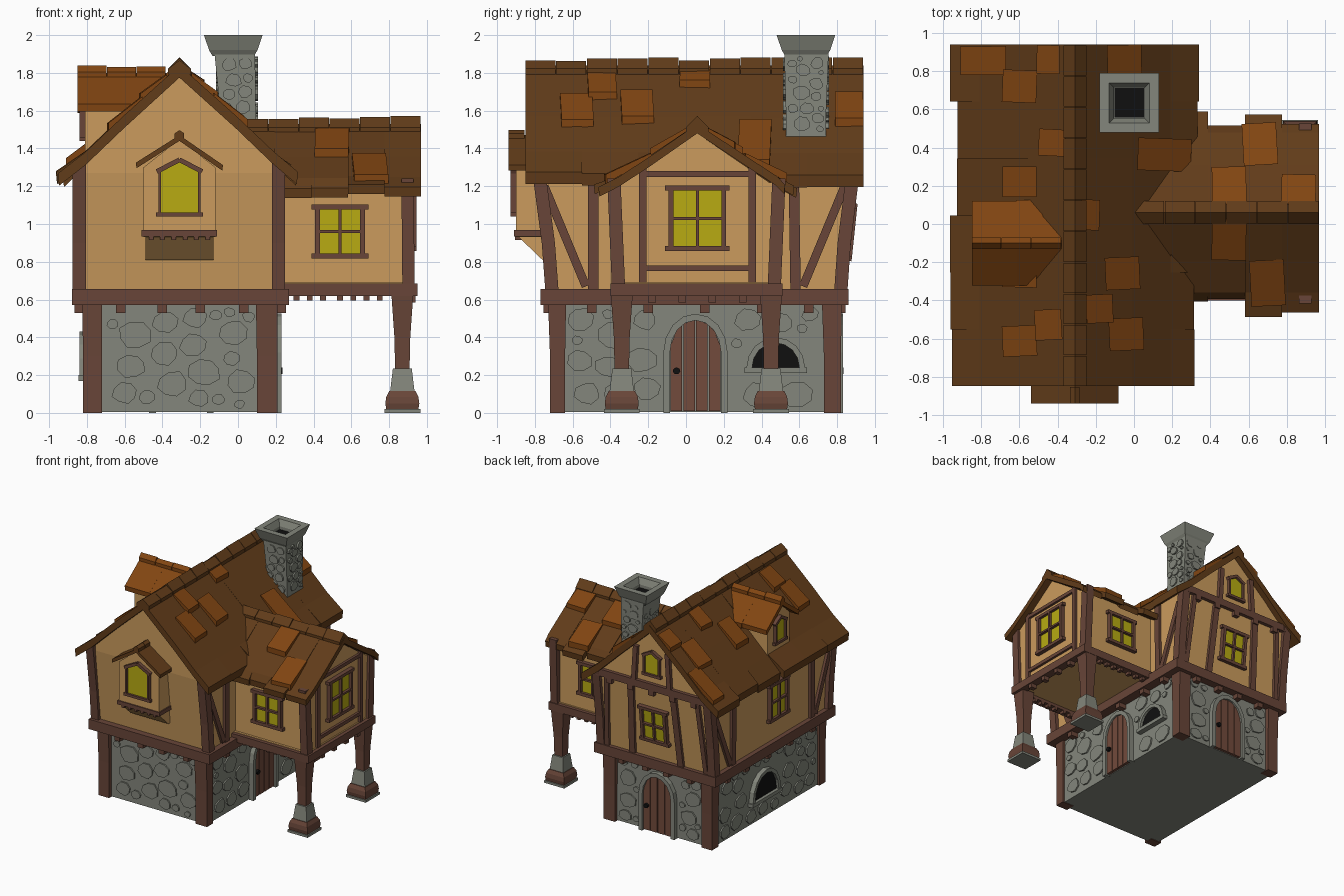
import bpy, bmesh, math, random
from mathutils import Matrix, Vector

if "Cube" in bpy.data.objects:
    bpy.data.objects.remove(bpy.data.objects["Cube"])
random.seed(4)
I = Matrix()

def material(name, r, g, b):
    m = bpy.data.materials.new(name)
    m.diffuse_color = (r, g, b, 1)
    m.use_nodes = True
    m.node_tree.nodes["Principled BSDF"].inputs["Base Color"].default_value = m.diffuse_color
    return m

STONE = material("stone", .23, .24, .20)
WOOD = material("timber", .14, .06, .04)
DOOR = material("door_wood", .17, .07, .045)
PLASTER = material("plaster", .60, .33, .11)
ROOF = material("roof", .12, .045, .010)
TILE = material("tile", .22, .06, .006)
GLASS = material("glass", .48, .41, .006)
DARK = material("dark", .005, .005, .005)

def finish(name, bm, mat):
    bmesh.ops.recalc_face_normals(bm, faces=bm.faces)
    me = bpy.data.meshes.new(name)
    bm.to_mesh(me)
    bm.free()
    me.materials.append(mat)
    ob = bpy.data.objects.new(name, me)
    bpy.context.collection.objects.link(ob)

def add_prism(bm, pts, y0, y1, M):
    a = [bm.verts.new(M @ Vector((x, y0, z))) for x, z in pts]
    b = [bm.verts.new(M @ Vector((x, y1, z))) for x, z in pts]
    bm.faces.new(a)
    bm.faces.new(b)
    for i in range(len(a)):
        j = (i + 1) % len(a)
        bm.faces.new((a[i], a[j], b[j], b[i]))

def prisms(name, polys, y0, y1, mat, M=I):
    """XZ outlines extruded along local y, joined in one object."""
    bm = bmesh.new()
    for p in polys:
        add_prism(bm, p, y0, y1, M)
    finish(name, bm, mat)

def loft(name, levels, mat):
    """Stack of rectangles (x0, x1, y0, y1, z)."""
    bm = bmesh.new()
    rings = [[bm.verts.new(c) for c in ((a, d, z), (b, d, z), (b, e, z), (a, e, z))] for a, b, d, e, z in levels]
    bm.faces.new(rings[0])
    bm.faces.new(rings[-1])
    for r, s in zip(rings, rings[1:]):
        for i in range(4):
            bm.faces.new((r[i], r[i - 1], s[i - 1], s[i]))
    finish(name, bm, mat)

def box(name, x0, x1, y0, y1, z0, z1, mat):
    loft(name, [(x0, x1, y0, y1, z0), (x0, x1, y0, y1, z1)], mat)

def rect(x0, x1, z0, z1):
    return [(x0, z0), (x1, z0), (x1, z1), (x0, z1)]

def bar(x0, z0, x1, z1, w):
    d = Vector((x1 - x0, z1 - z0)).normalized() * w / 2
    return [(x0 - d.y, z0 + d.x), (x0 + d.y, z0 - d.x), (x1 + d.y, z1 - d.x), (x1 - d.y, z1 + d.x)]

def face(deg, x, y, z=0, tilt=0):
    """Wall frame: local x along the wall, -y outward, z up."""
    return Matrix.Translation((x, y, z)) @ Matrix.Rotation(math.radians(deg), 4, 'Z') @ Matrix.Rotation(tilt, 4, 'X')

def window(name, M, x, z, w, h):
    prisms(name + "_glass", [rect(x - w/2, x + w/2, z - h/2, z + h/2)], -.012, .01, GLASS, M)
    f = [bar(x + s*w/2, z - h/2, x + s*w/2, z + h/2, .026) for s in (-1, 1)]
    f += [rect(x - w/2 - .03, x + w/2 + .03, z + s*h/2 - .013, z + s*h/2 + .013) for s in (-1, 1)]
    f += [bar(x, z - h/2, x, z + h/2, .016), bar(x - w/2, z, x + w/2, z, .016)]
    prisms(name + "_frame", f, -.035, .01, WOOD, M)

def gable_window(name, M, x, z0, w, h):
    a, b, c = x - w/2, x + w/2, z0 + h*.82
    prisms(name + "_glass", [[(a, z0), (b, z0), (b, c), (x, z0 + h), (a, c)]], -.012, .01, GLASS, M)
    f = [bar(a, z0, a, c, .014), bar(b, z0, b, c, .014), bar(a - .02, z0, b + .02, z0, .022),
         bar(a - .015, c - .01, x, z0 + h, .025), bar(x, z0 + h, b + .015, c - .01, .025)]
    prisms(name + "_frame", f, -.03, .01, WOOD, M)

def arch(x, z, r, k, n=8):
    return [(x + r*math.cos(math.pi*i/n), z + k*math.sin(math.pi*i/n)) for i in range(n + 1)]

def surround(name, M, x, z, r, k, base, t=.035):
    i, o = arch(x, z, r, k), arch(x, z, r + t, k + t)
    p = [[i[j], o[j], o[j + 1], i[j + 1]] for j in range(8)]
    n = max(1, round((z - base) / .1))
    for j in range(n):
        e, f = base + (z - base)*j/n, base + (z - base)*(j + 1)/n
        p += [rect(x - r - t, x - r, e, f), rect(x + r, x + r + t, e, f)]
    prisms(name, p, -.04, .01, STONE, M)

def door(name, M, x):
    r = .135
    planks = []
    for j in range(4):
        a, b = -r + j*r/2 + .003, -r + (j + 1)*r/2 - .003
        top = [(x + u, .32 + .17*math.sqrt(max(0, 1 - (u/r)**2))) for u in (b, (a + b)/2, a)]
        planks.append([(x + a, .01), (x + b, .01)] + top)
    prisms(name + "_planks", planks, -.025, .01, DOOR, M)
    prisms(name + "_knob", [arch(x - .10, .22, .02, .02) + [(x - .11, .205), (x - .09, .205)]], -.045, 0, DARK, M)
    surround(name + "_stone_arch", M, x, .32, r, .17, 0)

def arch_opening(name, M, x, z, r, k):
    prisms(name + "_hole", [arch(x, z, r, k)], -.018, .01, DARK, M)
    surround(name + "_stone_arch", M, x, z, r, k, z - .001, .03)
    prisms(name + "_sill", [rect(x - r - .04, x + r + .04, z - .03, z)], -.045, .01, STONE, M)

def pebbles(name, M, x0, x1, z0, z1, big, skips=()):
    """Irregular flat stones scattered over a wall."""
    bm, placed = bmesh.new(), []
    for t in range(1500):
        r = big * (1 - .65*t/1500) * random.uniform(.8, 1)
        x, z = random.uniform(x0 + r, x1 - r), random.uniform(z0 + r*.8, z1 - r*.8)
        if any(a - r < x < b + r and c - r < z < d + r for a, b, c, d in skips):
            continue
        if any(math.hypot((x - a)/1.1, z - c) < (r + s)*.93 for a, c, s in placed):
            continue
        placed.append((x, z, r))
        pts = []
        for i in range(8):
            q, a = r*random.uniform(.82, 1.05), i*math.pi/4 + .3
            pts.append((x + q*math.cos(a), z + q*.85*math.sin(a)))
        add_prism(bm, pts, -.012, .01, M)
    finish(name, bm, STONE)

def roof(name, M, y0, y1, n, prof, th, jit, tiles=(), cap=.06, mat=ROOF):
    """Ridge along local y; strips with uneven eaves, raised tiles, ridge caps."""
    def height(d):
        for (a, p), (b, q) in zip(prof, prof[1:]):
            if d <= b:
                break
        return p + (q - p)*(d - a)/(b - a)
    bm, step = bmesh.new(), (y1 - y0)/n
    for s in (-1, 1):
        for i in range(n):
            lift = random.uniform(-.006, .006)
            p = prof[:-1] + [(prof[-1][0] - random.uniform(0, jit), prof[-1][1] + lift)]
            top = [(s*d, z + lift*(d > 0)) for d, z in p]
            add_prism(bm, top + [(x*.99, z - th) for x, z in reversed(top)], y0 + i*step, y0 + (i + 1)*step, M)
    finish(name, bm, mat)
    bm = bmesh.new()
    for d, y, l, w in tiles:
        s, a, b = (1 if d > 0 else -1), abs(d) - l/2, abs(d) + l/2
        twist = M @ Matrix.Translation((0, y, 0)) @ Matrix.Rotation(random.uniform(-.06, .06), 4, 'Z')
        add_prism(bm, [(s*a, height(a) - .01), (s*a, height(a) + .015), (s*b, height(b) + .04), (s*b, height(b) - .01)], -w/2, w/2, twist)
    if tiles:
        finish(name + "_loose_tiles", bm, TILE)
    bm, z, m = bmesh.new(), prof[0][1], max(2, round((y1 - y0)/.17))
    for i in range(m):
        u = random.uniform(0, .022)
        add_prism(bm, [(-cap, z - cap*.8), (-cap, z - cap*.8 + .03), (0, z + .022 + u), (cap, z - cap*.8 + .03), (cap, z - cap*.8)],
                  y0 + (y1 - y0)*i/m, y0 + (y1 - y0)*(i + 1)/m - .004, M)
    finish(name + "_ridge_caps", bm, mat)

# stone ground floor
box("ground_floor", -.80, .19, -.69, .79, .005, .58, STONE)
front, right, back, left = face(0, 0, -.69), face(90, .19, 0), face(180, 0, .79), face(-90, -.80, 0)
pebbles("front_stones", front, -.71, .10, .02, .56, .095)
pebbles("right_stones", right, -.64, .72, .02, .56, .09, [(-.13, .23, 0, .53), (.31, .64, .2, .41)])
pebbles("back_stones", back, -.10, .71, .02, .56, .09, [(.12, .48, 0, .53)])
pebbles("left_stones", left, -.72, .64, .02, .56, .09, [(-.30, .11, .16, .45)])
door("right_door", right, .05)
door("back_door", back, .30)
arch_opening("right_opening", right, .475, .24, .125, .13)
arch_opening("left_opening", left, -.10, .20, .16, .20)
for nx, x0, x1 in (("left", -.82, -.72), ("right", .10, .21)):
    for ny, y0, y1 in (("front", -.72, -.64), ("back", .73, .82)):
        loft(f"ground_post_{ny}_{nx}", [(x0, x1, y0, y1, 0), (x0, x1, y0, y1, .3), (x0 - .005, x1, y0 - .01, y1 + .005, .58)], WOOD)

# floor beam and joist ends
box("floor_beam", -.88, .27, -.77, .86, .57, .655, WOOD)
for n, M, xs in (("front", face(0, 0, -.74), (-.62, -.4, -.2, .03)), ("back", face(180, 0, .83), (-.03, .2, .4, .62)),
                 ("right", face(90, .24, 0), (-.5, -.2, .1, .4, .65)), ("left", face(-90, -.85, 0), (-.65, -.4, -.1, .2, .5))):
    prisms(n + "_joists", [rect(x - .025, x + .025, .53, .58) for x in xs], -.015, .08, WOOD, M)

# plastered upper floor, leaning out at front and back
loft("upper_walls", [(-.84, .22, -.715, .825, .65), (-.84, .22, -.785, .89, 1.27)], PLASTER)
prisms("main_gable", [[(-.84, 1.27), (.22, 1.27), (.22, 1.33), (-.31, 1.79), (-.84, 1.33)]], -.785, .89, PLASTER)
for nx, x0, x1 in (("left", -.875, -.805), ("right", .18, .25)):
    for ny, y0, y1, d in (("front", -.745, -.675, -.075), ("back", .785, .855, .07)):
        loft(f"upper_post_{ny}_{nx}", [(x0, x1, y0, y1, .65), (x0, x1, y0 + d*.25, y1 + d*.25, .9), (x0, x1, y0 + d, y1 + d, 1.32)], WOOD)
rw, lw = face(90, .22, 0), face(-90, -.84, 0)
for n, M, s in (("right", rw, 1), ("left", lw, -1)):
    bars = [bar(s*-.49, .65, s*-.49, 1.3, .055), bar(s*-.53, .67, s*-.75, 1.2, .045),
            bar(s*.58, .65, s*.57, 1.3, .055), bar(s*.62, .67, s*.84, 1.2, .045)]
    prisms(n + "_wall_timbers", bars, -.022, .01, WOOD, M)
window("left_window", lw, .03, .99, .22, .30)
bw = face(180, -.31, .825, .65, .105)
prisms("back_wall_timbers", [bar(s*.23, 0, s*.2, .62, .055) for s in (-1, 1)] + [bar(s*.47, 0, s*.43, .62, .04) for s in (-1, 1)], -.022, .01, WOOD, bw)
window("back_window", bw, 0, .31, .22, .28)
bg = face(180, -.31, .89)
prisms("back_gable_timbers", [rect(-.52, .52, 1.27, 1.33)] + [rect(x - .025, x + .025, 1.23, 1.28) for x in (-.4, -.2, 0, .2, .4)]
       + [bar(s*.17, 1.3, s*.15, 1.62, .04) for s in (-1, 1)], -.03, .01, WOOD, bg)
gable_window("back_gable_window", bg, 0, 1.40, .14, .20)

# main roof
roof("main_roof", Matrix.Translation((-.31, 0, 0)), -.85, .94, 6, [(0, 1.84), (.3, 1.57), (.5, 1.38), (.655, 1.27)], .065, .05,
     [(-.48, .86, .24, .15), (-.29, .71, .18, .17), (-.14, .86, .12, .15), (-.29, .22, .18, .16), (-.29, -.26, .18, .16),
      (-.29, -.60, .18, .16), (-.12, .42, .14, .14), (-.14, -.52, .14, .16), (.25, -.27, .18, .17), (.27, -.59, .18, .17),
      (.13, -.45, .14, .15), (.26, .86, .18, .15), (.08, .05, .10, .16), (.47, .38, .28, .17)])

# chimney
loft("chimney_shaft", [(-.09, .10, .53, .74, 1.35), (-.09, .095, .53, .74, 1.55), (-.125, .09, .52, .755, 1.91)], STONE)
for n, M in (("front", face(0, 0, .525)), ("right", face(90, .094, .635)), ("back", face(180, 0, .745)), ("left", face(-90, -.105, .635))):
    x0, x1 = {"front": (-.09, .085), "back": (-.085, .09)}.get(n, (-.10, .10))
    pebbles(f"chimney_stones_{n}", M, x0, x1, 1.48, 1.89, .05)
loft("chimney_cap", [(-.025 - h, -.025 + h, .635 - h, .635 + h, z) for h, z in
     ((.11, 1.89), (.128, 1.92), (.155, 2.0), (.105, 2.0), (.08, 1.95), (.08, 1.92))], STONE)
box("flue", -.103, .053, .557, .713, 1.91, 1.925, DARK)

# wing on stilts
box("wing_floor", .15, .92, -.37, .48, .645, .69, PLASTER)
box("wing_walls", .15, .91, -.35, .47, .68, 1.22, PLASTER)
ew = face(90, .91, .06)
prisms("wing_gable", [[(-.41, 1.2), (.41, 1.2), (0, 1.48)]], -.0, .9, PLASTER, ew)
for n, a in (("front", (.22, .95, -.40, -.33)), ("back", (.22, .95, .44, .51)), ("side", (.88, .95, -.40, .51))):
    box(f"wing_beam_{n}", *a, .62, .685, WOOD)
for n, y in (("front", -.37), ("back", .45)):
    prisms(f"wing_joists_{n}", [rect(x - .015, x + .015, .595, .63) for x in (.31, .38, .45, .54, .61, .68, .75)], y, y + .04, WOOD)
prisms("wing_joists_side", [rect(y - .02, y + .02, .585, .63) for y in (-.24, -.08, .08, .24)], -.03, .02, WOOD, ew)
for n, y in (("front", -.34), ("back", .45)):
    def sq(h, z):
        return (.87 - h, .87 + h, y - h, y + h, z)
    loft(f"stilt_{n}", [sq(.038, .22), sq(.042, .4), sq(.058, .63)], WOOD)
    loft(f"stilt_stone_{n}", [sq(.065, .11), sq(.05, .235)], STONE)
    loft(f"stilt_base_{n}", [sq(.085, .02), sq(.09, .05), sq(.085, .085), sq(.07, .115)], WOOD)
    box(f"stilt_foot_{n}", .775, .965, y - .095, y + .095, 0, .02, STONE)
    o = -.03 if y < 0 else .03
    loft(f"wing_post_{n}", [(.87, .935, y - .035 + o*.6, y + .035 + o*.6, .68), (.865, .93, y - .035 + o*1.4, y + .035 + o*1.4, 1.24)], WOOD)
prisms("wing_timbers", [bar(-.29, .69, -.29, 1.30, .04), bar(.29, .69, .29, 1.30, .04), rect(-.3, .3, .75, .78), rect(-.3, .3, 1.25, 1.28)], -.02, .01, WOOD, ew)
window("wing_side_window", ew, 0, 1.03, .28, .32)
window("wing_front_window", face(0, 0, -.35), .54, .96, .24, .26)
window("wing_back_window", face(180, 0, .47), -.54, .96, .24, .26)
spin = Matrix.Rotation(-math.pi/2, 4, 'Z')
roof("wing_roof", Matrix.Translation((0, .06, 0)) @ spin, 0, .97, 5, [(0, 1.53), (.25, 1.36), (.42, 1.25), (.55, 1.20)], .05, .10,
     [(.14, .50, .22, .18), (-.14, .50, .2, .18), (.37, .68, .24, .18), (-.36, .68, .22, .18), (-.12, .86, .16, .18)])

# left dormer
prisms("dormer_walls", [[(-.15, 1.36), (.15, 1.36), (.15, 1.64), (0, 1.77), (-.15, 1.64)]], 0, .4, PLASTER, face(-90, -.81, -.10))
gable_window("dormer_window", face(-90, -.81, -.10), 0, 1.45, .13, .21)
roof("dormer_roof", Matrix.Translation((0, -.10, 0)) @ spin, -.85, -.38, 2, [(0, 1.80), (.225, 1.63)], .04, .01, cap=.03, mat=TILE)

# front oriel
ow = face(0, -.31, -.90)
prisms("oriel_walls", [[(-.19, .93), (.19, .93), (.19, 1.30), (0, 1.45), (-.19, 1.30)]], 0, .2, PLASTER, ow)
loft("oriel_underside", [(-.49, -.13, -.76, -.70, .81), (-.49, -.13, -.885, -.70, .93)], PLASTER)
box("oriel_shelf", -.51, -.11, -.91, -.74, .935, .968, WOOD)
prisms("oriel_joists", [rect(x - .012, x + .012, .915, .94) for x in (-.15, -.09, -.03, .03, .09, .15)], -.005, .1, WOOD, ow)
gable_window("oriel_window", ow, 0, 1.05, .21, .29)
roof("oriel_roof", Matrix.Translation((-.31, 0, 0)), -.94, -.76, 1, [(0, 1.47), (.23, 1.315)], .03, 0, cap=.025)
